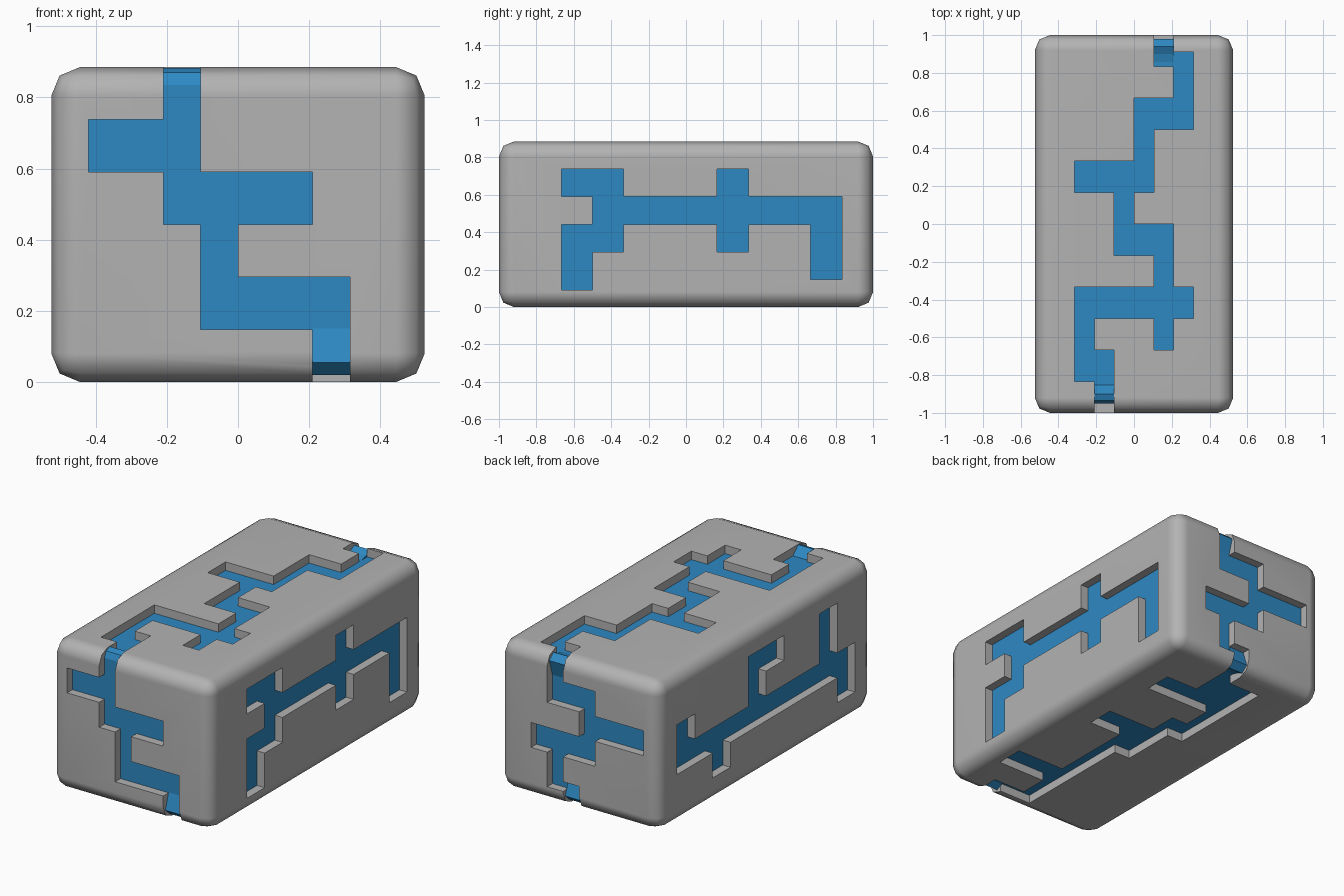
import bpy, bmesh, math
from mathutils import Vector

if "Cube" in bpy.data.objects:
    bpy.data.objects.remove(bpy.data.objects["Cube"])

HALF = (0.525, 1.0, 0.4425)     # half sizes of the block
CELLS = (10, 12, 6)             # groove layout grid along x, y, z
DEPTH, RIM, OUT = 0.05, 0.09, 0.06


def material(name, rgb):
    m = bpy.data.materials.new(name)
    m.diffuse_color = (*rgb, 1)
    m.use_nodes = True
    m.node_tree.nodes["Principled BSDF"].inputs["Base Color"].default_value = m.diffuse_color
    return m


GREY = material("grey casing", (0.45, 0.45, 0.45))
BLUE = material("blue channel", (0.027, 0.25, 0.55))


def add_object(name, bm, mats):
    me = bpy.data.meshes.new(name)
    bmesh.ops.recalc_face_normals(bm, faces=bm.faces)
    bm.to_mesh(me)
    bm.free()
    for m in mats:
        me.materials.append(m)
    ob = bpy.data.objects.new(name, me)
    bpy.context.collection.objects.link(ob)
    return ob


def extrude(bm, shift):
    res = bmesh.ops.extrude_face_region(bm, geom=bm.faces[:], use_keep_orig=True)
    verts = [g for g in res["geom"] if isinstance(g, bmesh.types.BMVert)]
    bmesh.ops.translate(bm, vec=shift, verts=verts)


def grid_lines(axis):
    """Cell borders, with an extra outer row at each end that cuts through the rim."""
    h, n = HALF[axis], CELLS[axis]
    inner = [-h + 2 * h * k / n for k in range(1, n)]
    return [-h - OUT, -h + RIM] + inner + [h - RIM, h + OUT]


def walk(path):
    """Cells on a path: start column and row, then targets for row, column, row, ..."""
    pos, cells = list(path[:2]), {tuple(path[:2])}
    for k, target in enumerate(path[2:]):
        a = 1 - k % 2
        while pos[a] != target:
            pos[a] += 1 if target > pos[a] else -1
            cells.add(tuple(pos))
    return cells


def cut_groove(body, normal, sign, *paths):
    """Sink the cells of the given paths into one side of the body."""
    u, v = [a for a in range(3) if a != normal]
    lu, lv = grid_lines(u), grid_lines(v)
    bm, cache = bmesh.new(), {}

    def vert(i, j):
        if (i, j) not in cache:
            co = [0, 0, 0]
            co[u], co[v], co[normal] = lu[i], lv[j], sign * (HALF[normal] - DEPTH)
            cache[i, j] = bm.verts.new(co)
        return cache[i, j]

    for c, r in sorted(set().union(*map(walk, paths))):
        i, j = c + 1, r + 1
        bm.faces.new([vert(i, j), vert(i + 1, j), vert(i + 1, j + 1), vert(i, j + 1)])
    shift = Vector((0, 0, 0))
    shift[normal] = sign * (DEPTH + OUT)
    extrude(bm, shift)
    cutter = add_object("groove_cutter", bm, [GREY, BLUE])
    cutter.hide_render = True
    mod = body.modifiers.new("groove", 'BOOLEAN')
    mod.operation, mod.solver, mod.object = 'DIFFERENCE', 'EXACT', cutter
    bpy.ops.object.modifier_apply(modifier=mod.name)
    bpy.data.objects.remove(cutter)


# Casing: rounded block
bm = bmesh.new()
bmesh.ops.create_cube(bm, size=2)
bmesh.ops.scale(bm, vec=HALF, verts=bm.verts)
bmesh.ops.bevel(bm, geom=bm.edges[:], offset=0.08, segments=2, profile=0.5, affect='EDGES')
casing = add_object("casing", bm, [GREY, BLUE])
bpy.context.view_layer.objects.active = casing
casing.select_set(True)

# Grooves: a main path and its side arms on top, bottom, front, back, right and left
cut_groove(casing, 2, 1, (3, -1, 1, 2, 3, 6, 5, 4, 7, 5, 9, 7, 11, 6, 12), (6, 2, 3, 7), (4, 7, 7, 2))
cut_groove(casing, 2, -1, (7, -1, 0, 5, 5, 4, 7, 3, 10, 5, 12), (5, 2, 2, 8), (4, 6, 6, 7), (3, 9, 9, 7))
cut_groove(casing, 1, -1, (7, -1, 1, 4, 3, 3, 6), (4, 3, 3, 6), (3, 4, 4, 1))
cut_groove(casing, 1, 1, (5, -1, 0, 6, 2, 4, 4, 6, 6), (4, 3, 3, 1), (6, 2, 2, 7))
cut_groove(casing, 0, 1, (2, 0, 2, 3, 4, 2), (3, 3, 3, 10, 1), (7, 2, 4))
cut_groove(casing, 0, -1, (1, 1, 2, 10, 3), (8, 1, 2), (2, 2, 4), (6, 2, 4, 5))

# Groove floors are blue: faces lying flat at groove depth
for p in casing.data.polygons:
    p.material_index = 0
    for a in range(3):
        if abs(p.normal[a]) > 0.99 and abs(abs(p.center[a]) - (HALF[a] - DEPTH)) < 0.002:
            p.material_index = 1

# Smooth rounded edges, crisp groove edges
bpy.ops.object.shade_smooth_by_angle(angle=math.radians(50))
wn = casing.modifiers.new("flat sides", 'WEIGHTED_NORMAL')
wn.keep_sharp = True
casing.location.z = HALF[2]


def ridge(name, sy, sz, col, profile):
    """Raised blue ridge where a channel crosses an edge; profile is (y, z) inset from the edge."""
    bm = bmesh.new()
    width = 2 * HALF[0] / CELLS[0]
    x0 = -HALF[0] + col * width
    bm.faces.new([bm.verts.new((x0, sy * (HALF[1] - a), sz * (HALF[2] - b))) for a, b in profile])
    extrude(bm, (width, 0, 0))
    add_object(name, bm, [BLUE]).location.z = HALF[2]


HIGH = [(.15, .052), (.10, .002), (.065, .015), (.05, .05), (.05, .15), (.15, .15)]
LOW = [(.15, .052), (.10, .04), (.06, .02), (.02, .055), (.05, .15), (.15, .15)]
ridge("front_top_ridge", -1, 1, 3, HIGH)
ridge("back_top_ridge", 1, 1, 6, LOW)
ridge("front_bottom_ridge", -1, -1, 7, LOW)
ridge("back_bottom_ridge", 1, -1, 5, LOW)
